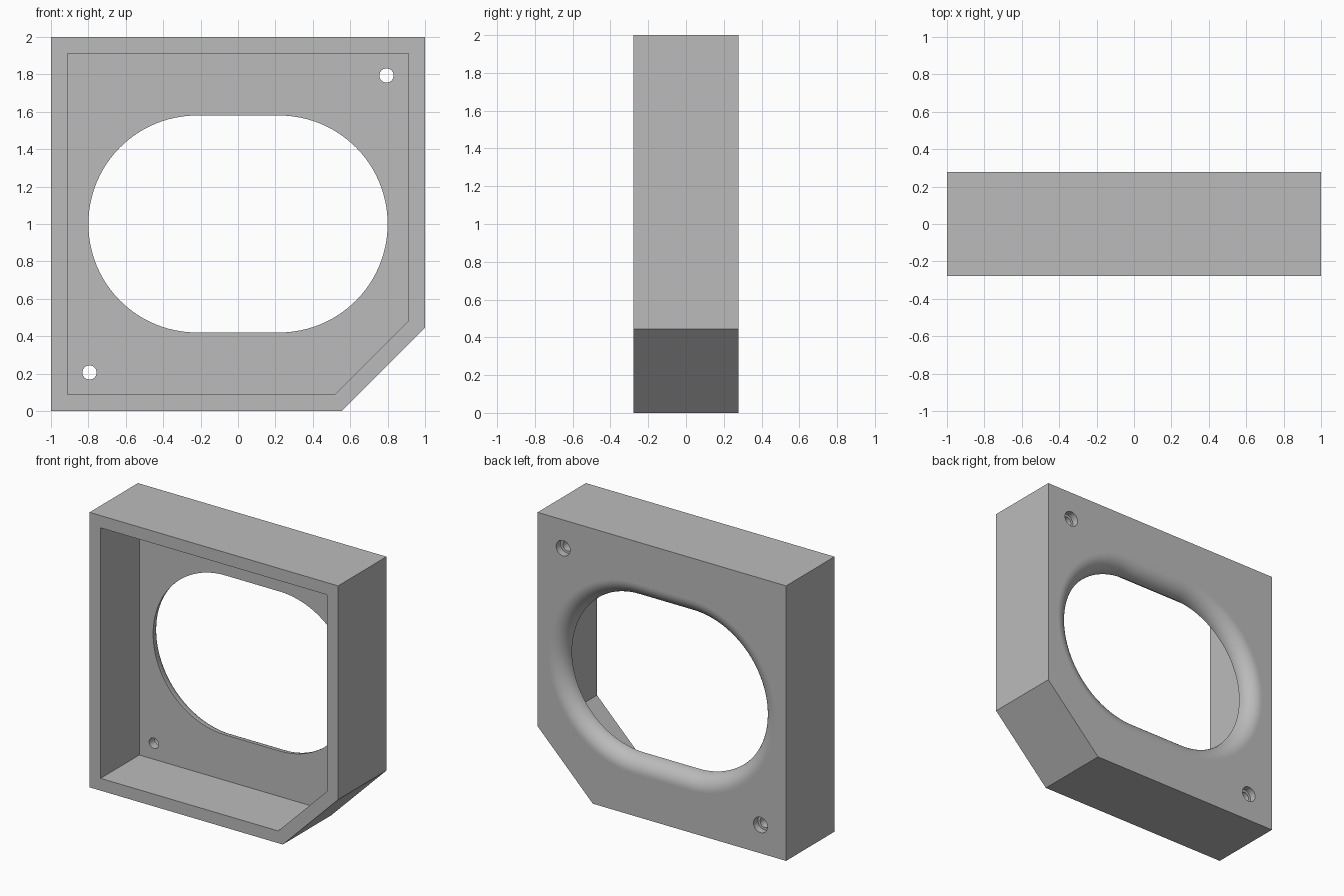
import bpy, bmesh, math

if "Cube" in bpy.data.objects:
    bpy.data.objects.remove(bpy.data.objects["Cube"])

HALF_DEPTH = 0.278      # half of the frame depth
PLATE = 0.111           # back plate thickness, also the flare radius
WALL = 0.089            # side wall thickness
CUT = 0.445             # size of the cut corner


def loft(name, loops):
    """Solid through matching closed loops of points, capped at both ends."""
    bm = bmesh.new()
    rings = [[bm.verts.new(p) for p in loop] for loop in loops]
    n = len(rings[0])
    for a, b in zip(rings, rings[1:]):
        for i in range(n):
            j = (i + 1) % n
            bm.faces.new((a[i], a[j], b[j], b[i]))
    bm.faces.new(rings[0])
    bm.faces.new(rings[-1])
    bmesh.ops.recalc_face_normals(bm, faces=bm.faces[:])
    mesh = bpy.data.meshes.new(name)
    bm.to_mesh(mesh)
    bm.free()
    obj = bpy.data.objects.new(name, mesh)
    bpy.context.collection.objects.link(obj)
    return obj


def outline(inset, y):
    """Square with one cut corner, moved inwards by inset."""
    e, k = 1 - inset, CUT + inset * (math.sqrt(2) - 2)
    return [(x, y, z + 1) for x, z in
            ((-e, -e), (e - k, -e), (e, -e + k), (e, e), (-e, e))]


def oval(radius, half_flat, y, x=0, z=1, steps=48):
    """Two half circles joined by straight edges."""
    pts = []
    for side, start in ((1, -math.pi / 2), (-1, math.pi / 2)):
        for i in range(steps + 1 if half_flat else steps):
            a = start + math.pi * i / steps
            pts.append((x + side * half_flat + radius * math.cos(a), y,
                        z + radius * math.sin(a)))
    return pts


# Outer block
frame = loft("frame_housing", [outline(0, -HALF_DEPTH), outline(0, HALF_DEPTH)])
inner_y = HALF_DEPTH - PLATE

# Pocket open to the front
cutters = [loft("pocket_cutter", [outline(WALL, -0.5), outline(WALL, inner_y)])]

# Oval opening, flaring out in a quarter round to the back face
loops = [oval(0.58, 0.22, 0.0)]
for i in range(17):
    a = math.pi / 2 * i / 16
    loops.append(oval(0.58 + PLATE * (1 - math.cos(a)), 0.22,
                      inner_y + PLATE * math.sin(a)))
loops.append(oval(0.58 + PLATE, 0.22, 0.5))
cutters.append(loft("opening_cutter", loops))

# Two screw holes, stepped wider at the back
step_y = HALF_DEPTH - 0.05
for s in (1, -1):
    cutters.append(loft("screw_hole_cutter", [
        oval(r, 0, y, s * 0.794, 1 + s * 0.794, 20)
        for r, y in ((0.038, 0.0), (0.038, step_y), (0.056, step_y), (0.056, 0.5))]))

for cutter in cutters:
    cutter.hide_render = True
    mod = frame.modifiers.new("cut", 'BOOLEAN')
    mod.operation = 'DIFFERENCE'
    mod.solver = 'EXACT'
    mod.object = cutter

# Apply the cuts and remove the helpers
bpy.context.view_layer.objects.active = frame
frame.select_set(True)
for mod in list(frame.modifiers):
    bpy.ops.object.modifier_apply(modifier=mod.name)
for cutter in cutters:
    bpy.data.objects.remove(cutter)

# Smooth curved walls, flat front and back faces
bpy.ops.object.shade_smooth_by_angle(angle=math.radians(30))
for poly in frame.data.polygons:
    if abs(poly.normal.y) > 0.9999:
        poly.use_smooth = False

grey = bpy.data.materials.new("plain grey")
grey.diffuse_color = (0.5, 0.5, 0.5, 1)
grey.use_nodes = True
grey.node_tree.nodes["Principled BSDF"].inputs["Base Color"].default_value = grey.diffuse_color
frame.data.materials.clear()
frame.data.materials.append(grey)
for poly in frame.data.polygons:
    poly.material_index = 0
